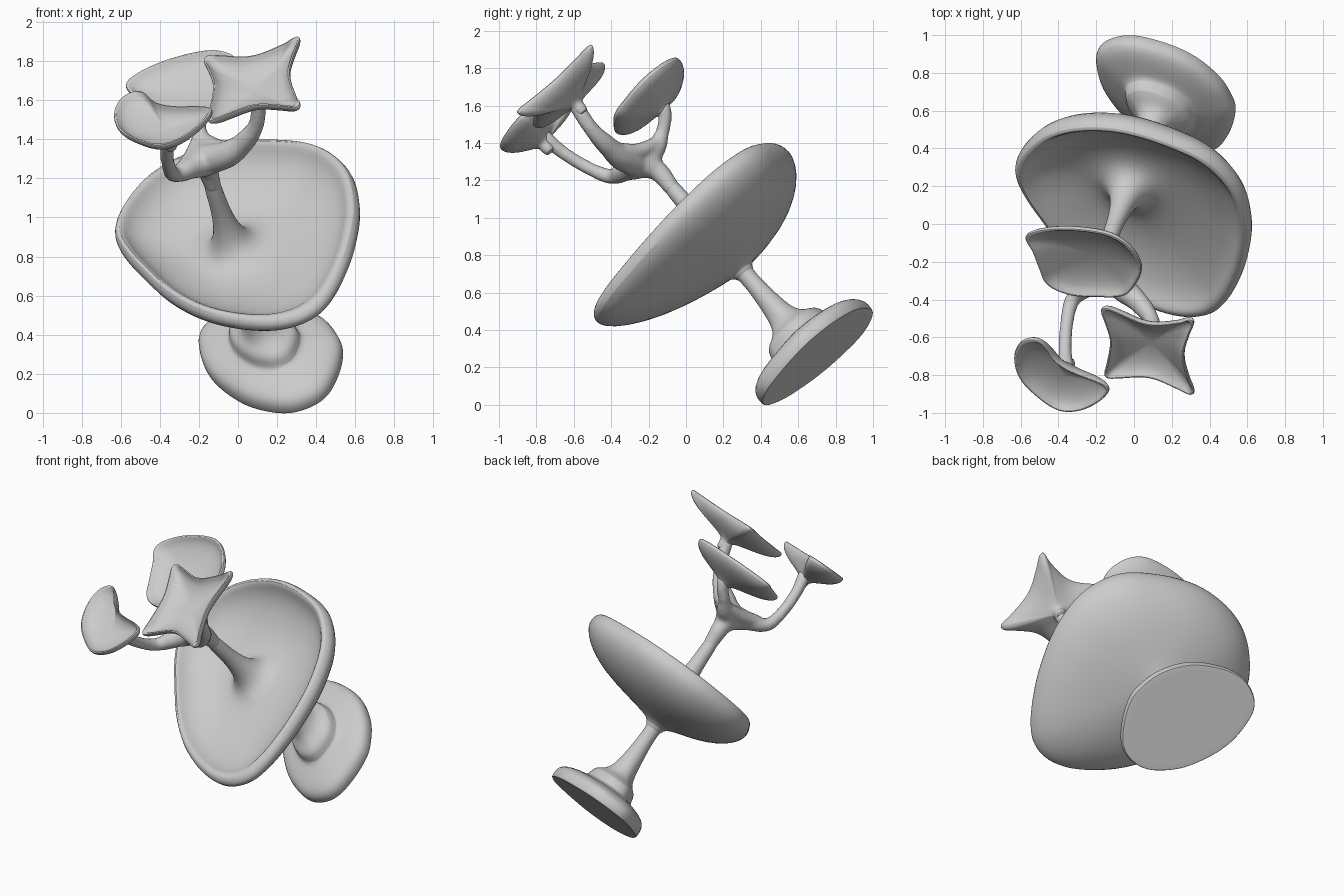
import bpy, bmesh, math
from mathutils import Vector

if "Cube" in bpy.data.objects:
    bpy.data.objects.remove(bpy.data.objects["Cube"])

# Tilted frame shared by every dish: W is the leaning axis
O = Vector((0.17, 0.70, 0.25))
W = Vector((-0.244, -0.63, 0.74)).normalized()
U = (Vector((1, 0, 0)) - W * W.x).normalized()
V = W.cross(U)

grey = bpy.data.materials.new("plain_grey")
grey.diffuse_color = (0.6, 0.6, 0.6, 1)
grey.use_nodes = True
grey.node_tree.nodes["Principled BSDF"].inputs["Base Color"].default_value = grey.diffuse_color


def place(u, v, w):
    return O + U * u + V * v + W * w


def spline(points, closed, steps):
    """Smooth path through points, with handles scaled to each segment."""
    n = len(points)
    get = lambda i: points[i % n] if closed else points[max(0, min(n - 1, i))]
    out = []
    for i in range(n if closed else n - 1):
        a, b = get(i), get(i + 1)
        h = (b - a).length / 3
        p = a + (b - get(i - 1)).normalized() * h
        q = b - (get(i + 2) - a).normalized() * h
        for k in range(steps):
            t = k / steps
            s = 1 - t
            out.append(a * s**3 + p * (3 * s * s * t) + q * (3 * s * t * t) + b * t**3)
    if not closed:
        out.append(points[-1].copy())
    return out


def finish(bm, name):
    bmesh.ops.recalc_face_normals(bm, faces=bm.faces)
    mesh = bpy.data.meshes.new(name)
    bm.to_mesh(mesh)
    bm.free()
    mesh.materials.append(grey)
    obj = bpy.data.objects.new(name, mesh)
    bpy.context.collection.objects.link(obj)
    for p in mesh.polygons:
        p.use_smooth = True
    return obj


def loft(name, outline, rings, centre=(0, 0), base_w=0.0, tilt=0.0, power=0, radius=0.5):
    """Stack scaled outlines along W. Ring: scale, height, roundness."""
    c = Vector((centre[0], centre[1], 0))
    shape = [p - c for p in spline([Vector((u, v, 0)) for u, v in outline], True, 4)]
    bm = bmesh.new()
    loops = []
    for s, w, k in rings:
        lean = tilt * min(1.0, w / 0.98) ** power if power else tilt
        loop = []
        for p in shape:
            q = (p.lerp(p.normalized() * radius, k)) * s
            loop.append(bm.verts.new(place(c.x + q.x, c.y + q.y, base_w + w + lean * q.y)))
        loops.append(loop)
    n = len(shape)
    for a, b in zip(loops, loops[1:]):
        for i in range(n):
            j = (i + 1) % n
            bm.faces.new((a[i], a[j], b[j], b[i]))
    for loop, w in ((loops[0], rings[0][1]), (loops[-1], rings[-1][1])):
        mid = bm.verts.new(place(c.x, c.y, base_w + w))
        for i in range(n):
            bm.faces.new((loop[i], loop[(i + 1) % n], mid))
    obj = finish(bm, name)
    sub = obj.modifiers.new("smooth", 'SUBSURF')
    sub.levels = sub.render_levels = 1
    return obj


# Foot: flat disc, raised hump and lower stem
foot_outline = [(-.37, .19), (-.32, -.03), (-.163, -.245), (-.01, -.35), (.125, -.385),
                (.27, -.335), (.35, -.2), (.385, -.04), (.37, .05), (.30, .19),
                (.147, .325), (-.06, .39), (-.214, .385), (-.34, .30)]
loft("foot_and_lower_stem", foot_outline, [
    (.5, 0, 0), (.95, 0, 0), (.985, 0, 0), (.99, .006, 0), (1.0, .035, 0), (.98, .07, 0), (.90, .098, 0),
    (.72, .12, 0), (.54, .132, 0), (.495, .145, 0), (.48, .175, 0), (.45, .205, 0),
    (.36, .225, 0), (.26, .25, .4), (.19, .30, .8), (.155, .38, 1), (.13, .47, 1),
    (.115, .56, 1), (.125, .62, 1), (.16, .67, 1)], tilt=0.09, radius=0.4)

# Large bowl with rolled rim and central upper stem
bowl_outline = [(-.59, .14), (-.56, -.01), (-.46, -.2), (-.31, -.43), (-.11, -.62),
                (.15, -.75), (.355, -.77), (.51, -.68), (.63, -.43), (.69, -.17),
                (.70, .02), (.66, .24), (.54, .42), (.38, .52), (.07, .60),
                (-.18, .58), (-.39, .48), (-.53, .31)]
loft("bowl_and_upper_stem", bowl_outline, [
    (.09, .59, 1), (.105, .63, 1), (.17, .655, .8), (.40, .685, .3), (.65, .73, 0),
    (.84, .79, 0), (.95, .85, 0), (1.0, .905, 0), (.995, .945, 0), (.967, .975, 0),
    (.935, .98, 0), (.905, .965, 0), (.87, .93, 0), (.78, .88, 0), (.60, .83, 0),
    (.42, .805, .2), (.28, .81, .6), (.19, .85, 1), (.13, .92, 1), (.095, 1.02, 1),
    (.08, 1.14, 1), (.08, 1.28, 1)], tilt=0.09, power=4, radius=0.55)

# Three small dishes on short necks
dish_rings = [(.12, -.15, 1), (.15, -.135, 1), (.25, -.12, .6), (.48, -.10, .2),
              (.75, -.075, 0), (.93, -.045, 0), (1.0, -.018, 0), (.985, .0, 0),
              (.94, .002, 0), (.89, -.014, 0), (.80, -.036, 0), (.50, -.06, 0),
              (.15, -.068, 0)]
neck = [(.10, -.20, 1), (.125, -.17, 1)]
star_outline = [(.133, .125), (.150, .155), (.20, .147), (.39, .088), (.57, .138),
                (.632, .172), (.647, .145), (.625, .07), (.59, -.10), (.625, -.29),
                (.645, -.35), (.625, -.375), (.57, -.355), (.40, -.30), (.22, -.342),
                (.165, -.352), (.148, -.33), (.16, -.26), (.182, -.08), (.15, .06)]
crescent_outline = [(-.295, -.137), (-.225, -.09), (-.17, -.11), (-.105, -.21),
                    (-.01, -.27), (.17, -.325), (.20, -.37), (.12, -.48),
                    (.015, -.55), (-.09, -.56), (-.21, -.48), (-.295, -.38), (-.325, -.25)]
back_outline = [(-.34, .345), (-.258, .415), (-.10, .465), (.10, .475), (.206, .43),
                (.28, .335), (.30, .237), (.258, .11), (.196, .02), (.05, -.02),
                (-.10, -.04), (-.227, .01), (-.268, .12), (-.305, .25)]
loft("star_dish", star_outline, neck + dish_rings, (.394, -.10), 1.96, 0.03, radius=0.28)
loft("crescent_dish", crescent_outline, neck + dish_rings, (-.065, -.37), 2.03, radius=0.28)
loft("back_dish", back_outline, dish_rings, (.02, .23), 1.72, 0.08, radius=0.28)

# Branching arms: swept spheres fused into one smooth body (x, y, z, radius)
arms = [
    # trunk
    [(-.13, -.08, 1.165, .046), (-.155, -.15, 1.25, .056), (-.165, -.24, 1.30, .082)],
    # star arm
    [(-.165, -.25, 1.295, .082), (-.06, -.34, 1.32, .072), (.03, -.42, 1.385, .056),
     (.095, -.51, 1.48, .042), (.105, -.60, 1.62, .042)],
    # crescent arm
    [(-.165, -.25, 1.29, .082), (-.25, -.33, 1.25, .058), (-.325, -.40, 1.22, .042),
     (-.355, -.52, 1.265, .037), (-.365, -.66, 1.35, .037), (-.36, -.755, 1.43, .042)],
    # back arm
    [(-.165, -.23, 1.30, .082), (-.18, -.165, 1.365, .056), (-.20, -.125, 1.46, .038),
     (-.195, -.112, 1.54, .038), (-.195, -.12, 1.585, .042)],
    # webs filling the crotches between arms
    [(-.285, -.36, 1.245, .042), (-.235, -.255, 1.31, .046), (-.20, -.15, 1.40, .04)],
    [(-.01, -.375, 1.355, .05), (-.09, -.26, 1.355, .045), (-.18, -.15, 1.40, .04)]]
bm = bmesh.new()
for arm in arms:
    for x, y, z, r in spline([Vector(p) for p in arm], False, 9):
        made = bmesh.ops.create_icosphere(bm, subdivisions=2, radius=r)
        bmesh.ops.translate(bm, verts=made["verts"], vec=(x, y, z))
branches = finish(bm, "branching_arms")
remesh = branches.modifiers.new("fuse", 'REMESH')
remesh.mode = 'VOXEL'
remesh.voxel_size = 0.011
remesh.use_smooth_shade = True
soften = branches.modifiers.new("soften", 'SMOOTH')
soften.factor = 0.5
soften.iterations = 10

# Smooth shading with the foot's underside edge kept crisp
bpy.ops.object.select_all(action='DESELECT')
for obj in bpy.context.scene.objects:
    obj.select_set(True)
    bpy.context.view_layer.objects.active = obj
bpy.ops.object.shade_smooth_by_angle(angle=math.radians(40))
